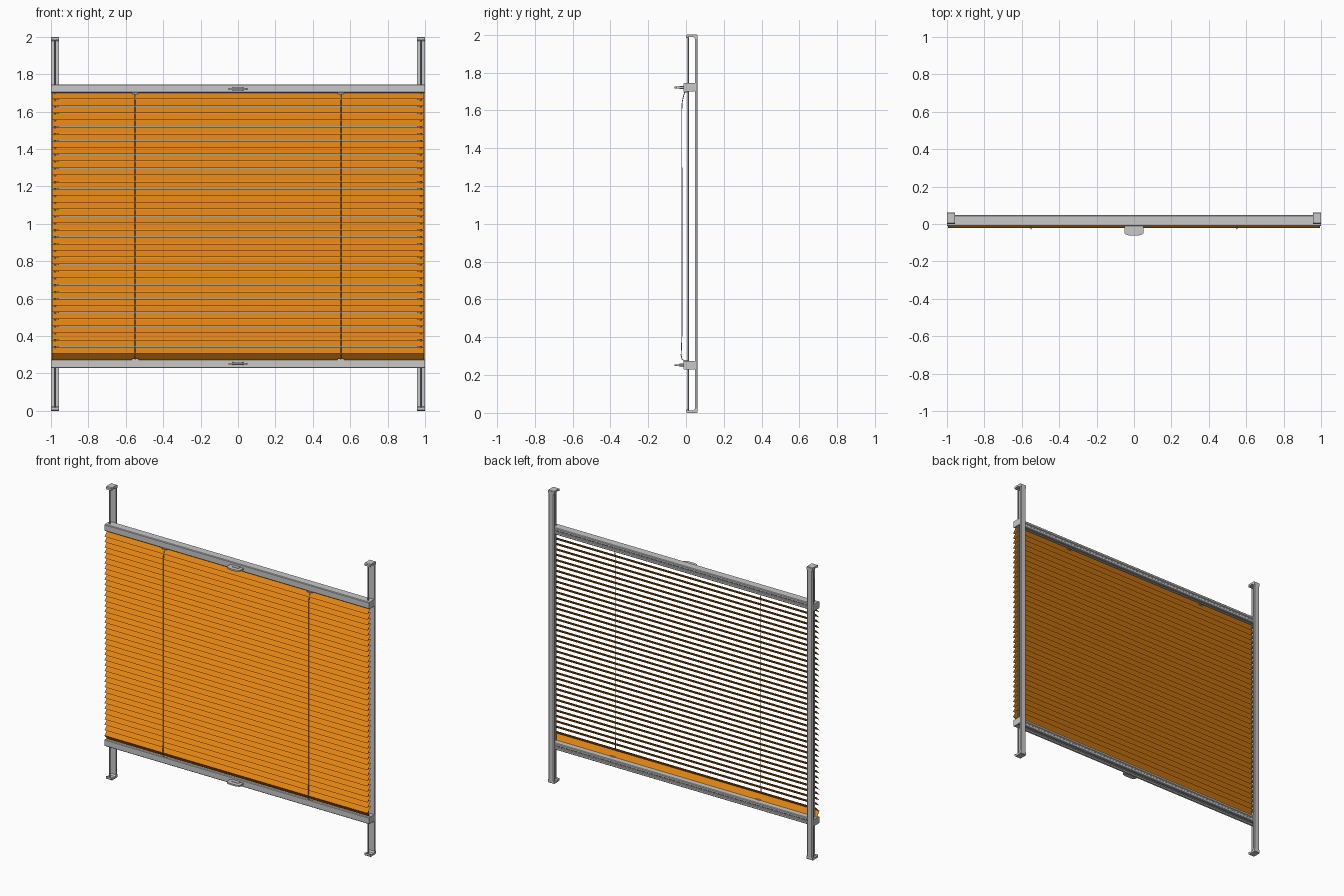
import bpy, bmesh, math
from mathutils import Vector

if "Cube" in bpy.data.objects:
    bpy.data.objects.remove(bpy.data.objects["Cube"])


def material(name, rgb):
    m = bpy.data.materials.new(name)
    m.diffuse_color = (*rgb, 1)
    m.use_nodes = True
    m.node_tree.nodes["Principled BSDF"].inputs["Base Color"].default_value = m.diffuse_color
    return m


ALU = material("light grey metal", (0.58, 0.58, 0.58))
ORANGE = material("orange fabric", (0.75, 0.23, 0.006))
CORD = material("grey cord", (0.42, 0.45, 0.48))


def finish(name, bm, mat, normals=True):
    if normals:
        bmesh.ops.recalc_face_normals(bm, faces=bm.faces)
    me = bpy.data.meshes.new(name)
    bm.to_mesh(me)
    bm.free()
    me.materials.append(mat)
    ob = bpy.data.objects.new(name, me)
    bpy.context.collection.objects.link(ob)
    return ob


def prism(name, points, direction, mat):
    """Extrude a closed 3D outline along a direction vector."""
    bm = bmesh.new()
    face = bm.faces.new([bm.verts.new(p) for p in points])
    new = bmesh.ops.extrude_face_region(bm, geom=[face])["geom"]
    verts = [v for v in new if isinstance(v, bmesh.types.BMVert)]
    bmesh.ops.translate(bm, verts=verts, vec=Vector(direction))
    return finish(name, bm, mat)


def cord(name, points, radius):
    cu = bpy.data.curves.new(name, 'CURVE')
    cu.dimensions = '3D'
    cu.bevel_depth = radius
    cu.bevel_resolution = 1
    sp = cu.splines.new('POLY')
    sp.points.add(len(points) - 1)
    for p, co in zip(sp.points, points):
        p.co = (*co, 1)
    cu.materials.append(CORD)
    ob = bpy.data.objects.new(name, cu)
    bpy.context.collection.objects.link(ob)


# Pleated fabric: open, tilted strips that rise towards the back
W, Y_FRONT, Y_BACK = 0.995, -0.021, 0.014
Z0, Z1, COUNT = 0.307, 1.703, 38
pitch = (Z1 - Z0) / COUNT
bm = bmesh.new()


def strip(ya, za, yb, zb):
    bm.faces.new([bm.verts.new(p) for p in
                  ((-W, ya, za), (W, ya, za), (W, yb, zb), (-W, yb, zb))])


for i in range(COUNT):
    z = Z0 + i * pitch
    strip(Y_FRONT, z, Y_BACK, z + pitch * 0.95)
# last fold runs back down into the lower rail
strip(Y_BACK, 0.266, Y_FRONT, Z0)
finish("pleated_fabric", bm, ORANGE, normals=False)

# Rails: rounded boxes with a groove on the underside or top
# (y, height) outline, solid side at the top
RAIL = [(-0.012, 0.004), (-0.008, 0), (0.005, 0), (0.005, 0.009), (0.030, 0.009),
        (0.030, 0), (0.043, 0), (0.047, 0.004), (0.047, 0.016), (0.043, 0.020),
        (0.043, 0.027), (0.047, 0.031), (0.047, 0.042), (0.043, 0.046),
        (-0.008, 0.046), (-0.012, 0.042)]
for label, base, hz in (("upper", 1.70, 1.721), ("lower", 0.229, 0.252)):
    prism(label + "_rail", [(-0.994, y, base + h) for y, h in RAIL], (1.988, 0, 0), ALU)
    # End caps
    for s in (-1, 1):
        prism(label + "_end_cap", [(s * 0.994, y, base + z) for y, z in
              ((-0.012, 0.003), (-0.009, 0), (0.044, 0), (0.047, 0.003), (0.047, 0.043),
               (0.044, 0.046), (-0.009, 0.046), (-0.012, 0.043))], (s * 0.006, 0, 0), ALU)
    # Pull handle with a tapered tip
    prism(label + "_handle", [(x, y, hz - 0.005) for x, y in
          ((-0.05, -0.011), (0.05, -0.011), (0.05, -0.050), (0.044, -0.056),
           (0.022, -0.062), (-0.022, -0.062), (-0.044, -0.056), (-0.05, -0.050))],
          (0, 0, 0.010), ALU)
    prism(label + "_handle_rib", [(x, y, hz - 0.008) for x, y in
          ((-0.03, -0.011), (0.03, -0.011), (0.025, -0.035), (-0.025, -0.035))],
          (0, 0, 0.016), ALU)

# Side posts, end brackets and tension cords
for s in (-1, 1):
    a, b = s * 1.0, s * 0.956
    c = s * 0.006
    prism("side_post", [(a, 0.048, 0.003), (b, 0.048, 0.003), (b, 0.057, 0.003),
                        (b + c, 0.062, 0.003), (a - c, 0.062, 0.003), (a, 0.057, 0.003)],
          (0, 0, 1.994), ALU)
    for top in (False, True):
        def h(z):
            return 2 - z if top else z
        prism("post_bracket", [(a, y, h(z)) for y, z in
              ((0.062, 0.004), (0.058, 0), (0.006, 0), (0.001, 0.005), (0.001, 0.018),
               (0.008, 0.018), (0.012, 0.013), (0.040, 0.013), (0.048, 0.022),
               (0.062, 0.022))], (b - a, 0, 0), ALU)
    cord("tension_cord", [(s * 0.978, 0.011, 0.01), (s * 0.978, 0.011, 1.99)], 0.0045)

    # Lift cord bowing out in front of the fabric
    cord("lift_cord", [(s * 0.55, y, z) for y, z in
         ((-0.004, 1.702), (-0.012, 1.68), (-0.020, 1.645), (-0.0225, 1.60),
          (-0.0215, 1.0), (-0.0215, 0.42), (-0.024, 0.34), (-0.026, 0.305),
          (-0.021, 0.285), (-0.006, 0.272))], 0.0025)
    # Small cord guide under the upper rail and over the lower one
    for z in (1.694, 0.272):
        prism("cord_guide", [(s * 0.55 + dx, y, z) for dx, y in
              ((-0.018, -0.012), (0.018, -0.012), (0.018, 0.01), (-0.018, 0.01))],
              (0, 0, 0.007), ALU)
